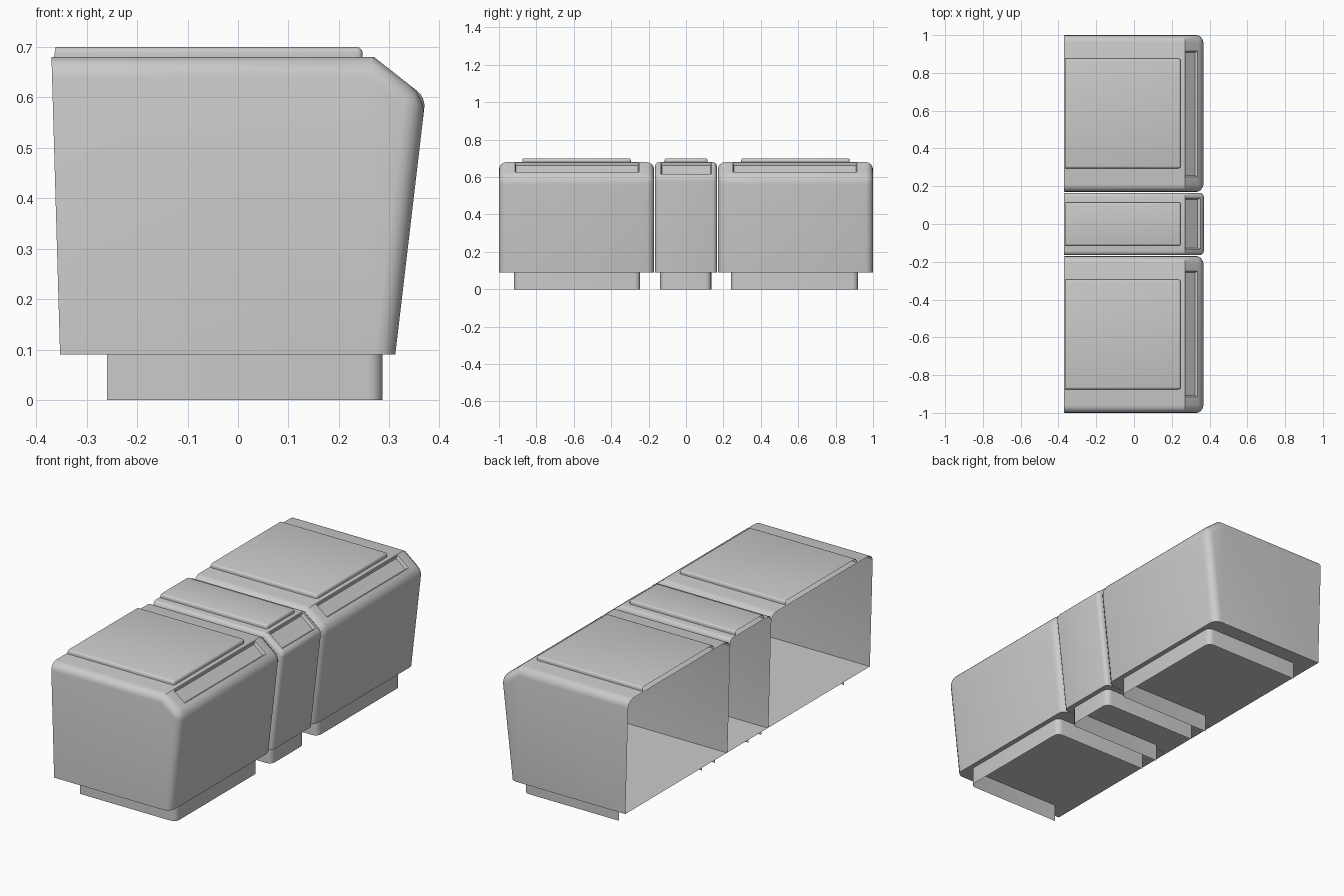
import bpy, bmesh
from mathutils import Vector

cube = bpy.data.objects.get("Cube")
if cube:
    bpy.data.objects.remove(cube, do_unlink=True)

grey = bpy.data.materials.new("plain_grey")
grey.use_nodes = True
COLOUR = (0.6, 0.6, 0.6, 1)
grey.diffuse_color = COLOUR
grey.node_tree.nodes["Principled BSDF"].inputs["Base Color"].default_value = COLOUR


def prism(profile, y0, y1):
    """Prism along y with the last profile segment (the back) left open."""
    bm = bmesh.new()
    a = [bm.verts.new((x, y0, z)) for x, z in profile]
    b = [bm.verts.new((x, y1, z)) for x, z in profile]
    bm.faces.new(a)
    bm.faces.new(b[::-1])
    for i in range(len(profile) - 1):
        bm.faces.new((a[i], b[i], b[i + 1], a[i + 1]))
    bmesh.ops.recalc_face_normals(bm, faces=bm.faces)
    # An open shell can be recalculated inside out: the y1 end must face +y
    end = max(bm.faces, key=lambda f: f.calc_center_median().y)
    if end.normal.y < 0:
        bmesh.ops.reverse_faces(bm, faces=bm.faces)
    return bm


def round_edges(bm, radius, segments, keep):
    edges = [e for e in bm.edges if not e.is_boundary and keep(*[v.co for v in e.verts])]
    bmesh.ops.bevel(bm, geom=edges, offset=radius, segments=segments,
                    profile=0.5, affect='EDGES', clamp_overlap=True)


def finish(bm, name):
    mesh = bpy.data.meshes.new(name)
    bm.normal_update()
    bm.to_mesh(mesh)
    bm.free()
    obj = bpy.data.objects.new(name, mesh)
    mesh.materials.append(grey)
    bpy.context.collection.objects.link(obj)
    bpy.ops.object.select_all(action='DESELECT')
    obj.select_set(True)
    bpy.context.view_layer.objects.active = obj
    bpy.ops.object.shade_smooth_by_angle(angle=0.55)
    return obj


FLOOR, TOP = 0.09, 0.68
SHELL = [(-0.353, FLOOR), (0.312, FLOOR), (0.372, 0.60), (0.27, TOP), (-0.37, TOP)]
SLOPE = Vector((0.617, 0, 0.787))


def shell(name, y0, y1, radius, p0, p1):
    """Open-backed body with rounded ends and a recessed panel in its sloped face."""
    bm = prism(SHELL, y0, y1)

    def rounded(a, b):
        on_floor = a.z < FLOOR + 0.01 and b.z < FLOOR + 0.01
        crease = abs(a.y - b.y) > 0.1 and a.z > TOP - 0.01
        return not on_floor and not crease
    round_edges(bm, radius, 4, rounded)
    bm.normal_update()
    slope = max((f for f in bm.faces if f.normal.dot(SLOPE) > 0.98),
                key=lambda f: f.calc_area())
    bmesh.ops.inset_individual(bm, faces=[slope], thickness=0.006)
    mid = slope.calc_center_median().y
    for v in slope.verts:
        v.co.y = p0 if v.co.y < mid else p1
    bmesh.ops.inset_individual(bm, faces=[slope], thickness=0.01, depth=-0.014)
    finish(bm, name)


def pad(name, y0, y1):
    """Thin raised panel on the top."""
    bm = prism([(-0.365, TOP - 0.002), (0.247, TOP - 0.002), (0.247, 0.70), (-0.362, 0.70)], y0, y1)
    round_edges(bm, 0.011, 3, lambda a, b: max(a.z, b.z) > 0.69)
    finish(bm, name)


def plinth(name, y0, y1):
    """Recessed base: three walls, open at the bottom and back."""
    bm = prism([(-0.26, 0), (0.287, 0), (0.287, FLOOR), (-0.26, FLOOR)], y0, y1)
    round_edges(bm, 0.03, 4, lambda a, b: abs(a.z - b.z) > 0.05)
    flat = [f for f in bm.faces if abs(f.normal.z) > 0.9]
    bmesh.ops.delete(bm, geom=flat, context='FACES')
    finish(bm, name)


# name, body ends, rounding, slope panel ends, pad ends, plinth ends
MODULES = [
    ("front", (-1, -0.17), 0.04, (-0.915, -0.25), (-0.875, -0.295), (-0.92, -0.245)),
    ("middle", (-0.165, 0.165), 0.022, (-0.135, 0.137), (-0.115, 0.115), (-0.138, 0.135)),
    ("rear", (0.17, 1), 0.04, (0.25, 0.915), (0.295, 0.875), (0.24, 0.92)),
]
for name, body, radius, panel, top, base in MODULES:
    shell(name + "_body", *body, radius, *panel)
    pad(name + "_top_pad", *top)
    plinth(name + "_plinth", *base)
